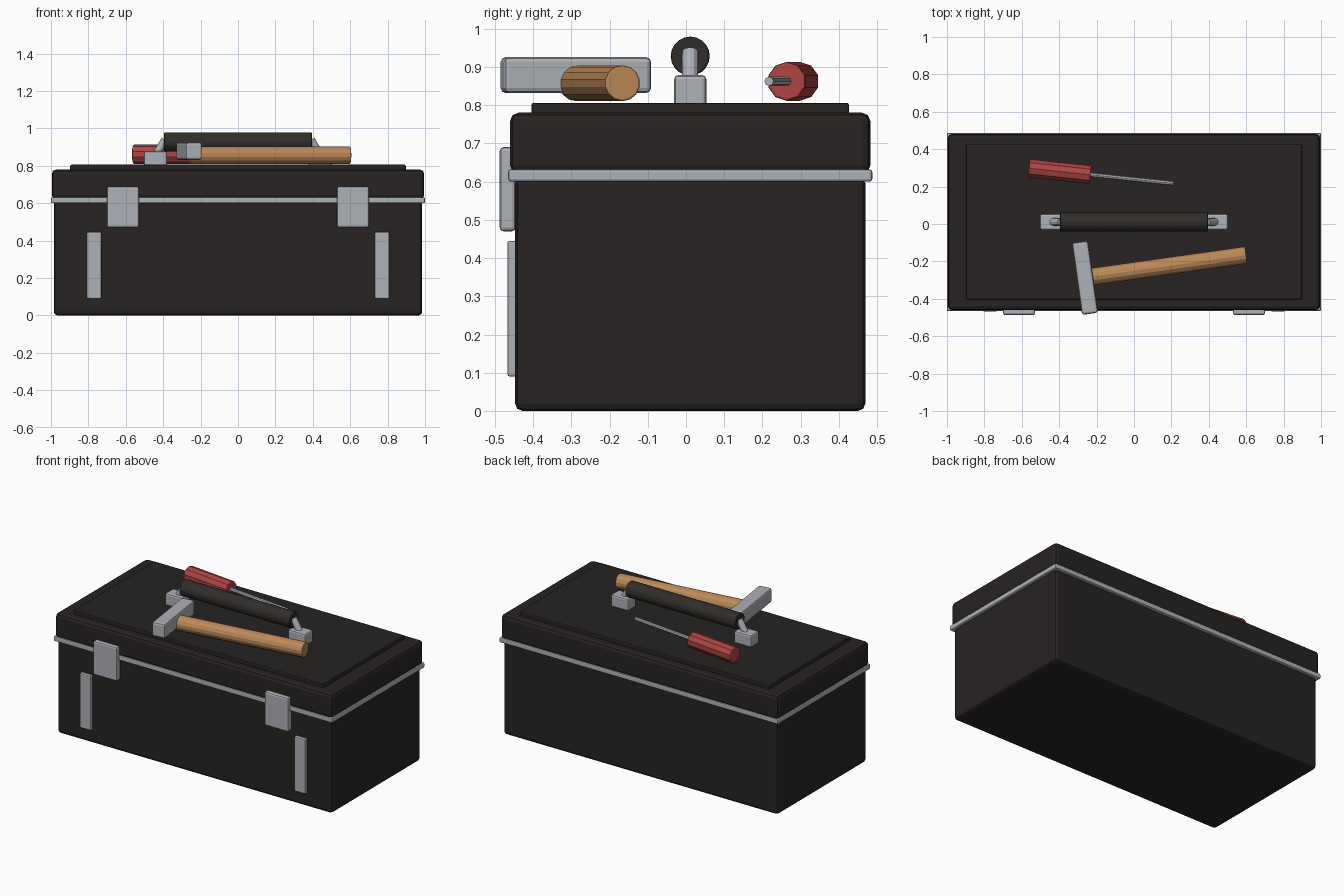
import bpy
from math import radians
from mathutils import Vector

if "Cube" in bpy.data.objects:
    bpy.data.objects.remove(bpy.data.objects["Cube"])


def material(name, r, g, b):
    m = bpy.data.materials.new(name)
    m.diffuse_color = (r, g, b, 1)
    m.use_nodes = True
    m.node_tree.nodes["Principled BSDF"].inputs["Base Color"].default_value = m.diffuse_color
    return m


BLACK = material("black_paint", 0.02, 0.017, 0.016)
GRIP = material("grip_rubber", 0.03, 0.027, 0.024)
STEEL = material("steel", 0.42, 0.44, 0.47)
WOOD = material("wood", 0.5, 0.25, 0.1)
RED = material("red_plastic", 0.42, 0.06, 0.055)
CY = 0.011  # centre line of the case in y


def finish(obj, name, mat, bevel, segments=2):
    obj.name = name
    obj.data.materials.append(mat)
    if bevel:
        mod = obj.modifiers.new("bevel", "BEVEL")
        mod.width, mod.segments = bevel, segments
        mod.limit_method, mod.angle_limit = "ANGLE", radians(50)
    return obj


def box(name, x, y, z, mat, bevel=0.01, turn=0):
    """Box from (min, max) ranges, optionally turned about z."""
    bpy.ops.mesh.primitive_cube_add(size=1)
    o = bpy.context.object
    for v in o.data.vertices:
        v.co = [c * (r[1] - r[0]) for c, r in zip(v.co, (x, y, z))]
    o.location = [sum(r) / 2 for r in (x, y, z)]
    o.rotation_euler.z = radians(turn)
    return finish(o, name, mat, bevel)


def rod(name, a, b, radius, sides, mat, bevel=0.0):
    """Cylinder between two points."""
    a, b = Vector(a), Vector(b)
    bpy.ops.mesh.primitive_cylinder_add(vertices=sides, radius=radius,
                                        depth=(b - a).length, location=(a + b) / 2)
    o = bpy.context.object
    o.rotation_euler = (b - a).to_track_quat("Z", "Y").to_euler()
    return finish(o, name, mat, bevel)


# Case: body, steel trim, lid and raised top panel
box("case_body", (-0.985, 0.985), (CY - 0.458, CY + 0.458), (0, 0.615), BLACK, 0.02)
box("trim_band", (-1, 1), (CY - 0.476, CY + 0.476), (0.6, 0.632), STEEL, 0.007)
box("lid", (-0.995, 0.995), (CY - 0.471, CY + 0.471), (0.62, 0.78), BLACK, 0.022)
box("lid_panel", (-0.897, 0.897), (CY - 0.415, CY + 0.415), (0.77, 0.806), BLACK, 0.006)

# Latches, front straps and handle mounts, left and right
for side, s in (("left", -1), ("right", 1)):
    def span(a, b):
        return tuple(sorted((s * a, s * b)))
    box("latch_" + side, span(0.53, 0.7), (-0.487, -0.445), (0.47, 0.69), STEEL)
    box("strap_" + side, span(0.73, 0.81), (-0.467, -0.44), (0.09, 0.445), STEEL, 0.006)
    box("handle_mount_" + side, span(0.38, 0.503), (CY - 0.042, CY + 0.042),
        (0.795, 0.878), STEEL)
    rod("handle_post_" + side, (s * 0.437, CY, 0.86), (s * 0.39, CY, 0.94),
        0.021, 12, STEEL)

# Carrying handle grip
rod("handle_grip", (-0.395, CY, 0.928), (0.395, CY, 0.928), 0.051, 20, GRIP, 0.005)

# Hammer lying on the lid
box("hammer_head", (-0.305, -0.219), (-0.482, -0.094), (0.832, 0.925), STEEL, 0.012, turn=8)
rod("hammer_handle", (-0.26, -0.287, 0.857), (0.6, -0.166, 0.857), 0.047, 14, WOOD, 0.005)

# Screwdriver lying on the lid
rod("screwdriver_handle", (-0.562, 0.298, 0.862), (-0.232, 0.263, 0.862), 0.051, 10, RED, 0.006)
rod("screwdriver_shaft", (-0.24, 0.264, 0.862), (0.21, 0.217, 0.862), 0.012, 8, STEEL)
